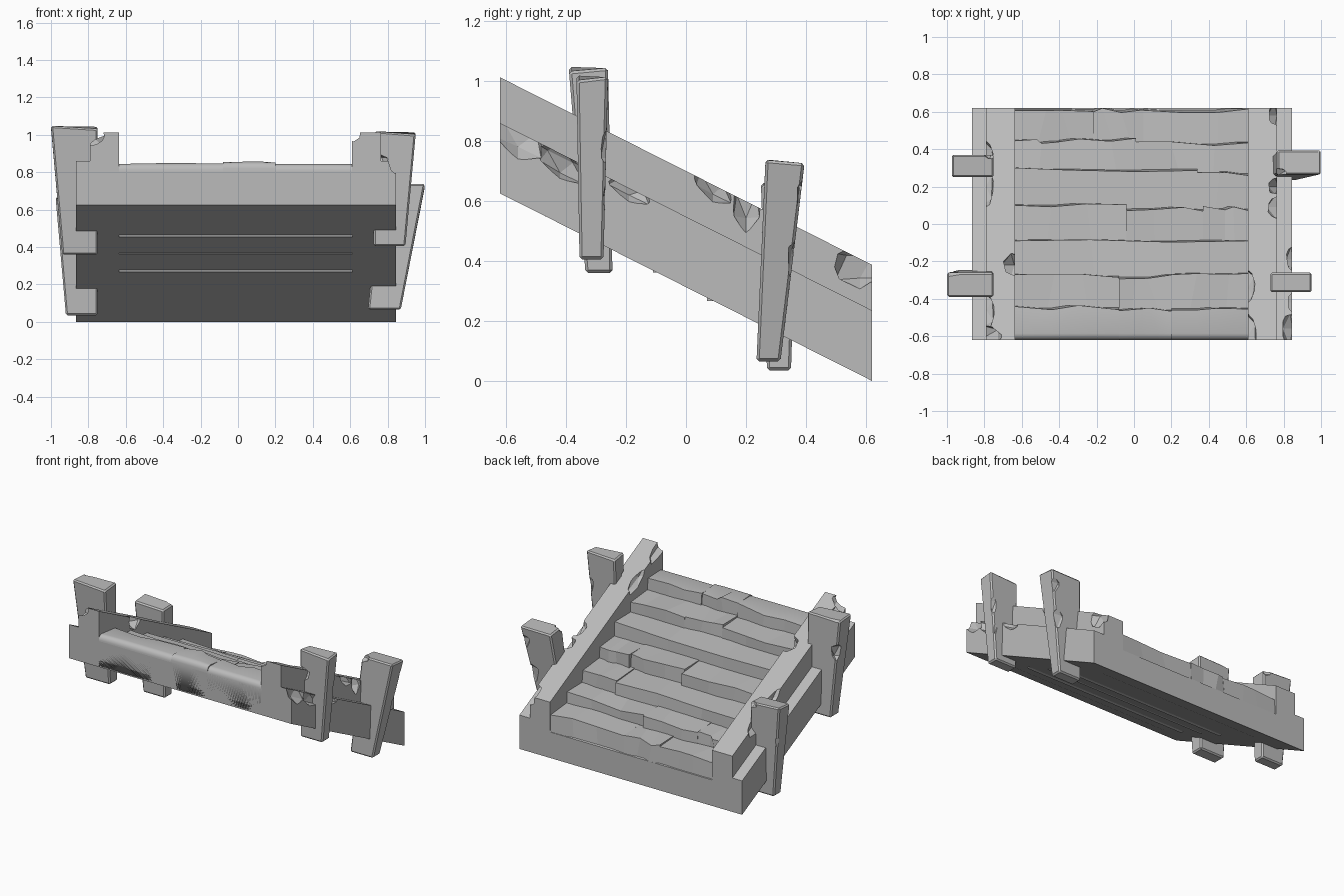
import bpy, bmesh, random
from mathutils import Vector

random.seed(4)
cube = bpy.data.objects.get("Cube")
if cube:
    bpy.data.objects.remove(cube, do_unlink=True)

# One stone-grey material
stone = bpy.data.materials.new("stone grey")
stone.use_nodes = True
GREY = (0.5, 0.5, 0.5, 1)
stone.diffuse_color = GREY
stone.node_tree.nodes["Principled BSDF"].inputs["Base Color"].default_value = GREY

SLOPE, HALF = 0.504, 0.62


def line(y):
    """Height of the sloping underside at a given depth."""
    return 0.3125 - SLOPE * y


def finish(name, bm):
    bmesh.ops.recalc_face_normals(bm, faces=bm.faces)
    mesh = bpy.data.meshes.new(name)
    bm.to_mesh(mesh)
    bm.free()
    mesh.materials.append(stone)
    ob = bpy.data.objects.new(name, mesh)
    bpy.context.scene.collection.objects.link(ob)
    return ob


def box(fn):
    """Unit cube whose corners are placed by fn(sx, sy, sz), each 0 or 1."""
    bm = bmesh.new()
    bmesh.ops.create_cube(bm, size=1)
    for v in bm.verts:
        v.co = Vector(fn(*(int(c > 0) for c in v.co)))
    return bm


def slab(name, x0, x1, low, high):
    """Sloping beam running from front to back."""
    def corner(sx, sy, sz):
        y = HALF * (2 * sy - 1)
        return (x1 if sx else x0, y, line(y) + (high if sz else low))
    return finish(name, box(corner))


def chip(ob, spots):
    """Knock faceted chips out of an object: (centre, radii) pairs."""
    for centre, radii in spots:
        bm = bmesh.new()
        bmesh.ops.create_icosphere(bm, subdivisions=1, radius=1)
        for v in bm.verts:
            s = random.uniform(0.8, 1.15)
            v.co = Vector([c + a * r * s for c, a, r in zip(centre, v.co, radii)])
            v.co.z -= SLOPE * (v.co.y - centre[1]) * (radii[1] > radii[2])
        cutter = finish("chip_cutter", bm)
        cutter.hide_render = True
        mod = ob.modifiers.new("chip", 'BOOLEAN')
        mod.operation, mod.solver, mod.object = 'DIFFERENCE', 'EXACT', cutter
        deps = bpy.context.evaluated_depsgraph_get()
        mesh = bpy.data.meshes.new_from_object(ob.evaluated_get(deps))
        ob.modifiers.clear()
        ob.data = mesh
        bpy.data.objects.remove(cutter, do_unlink=True)


def edge(x, y, h, rx, ry, rz):
    return ((x, y, line(y) + h), (rx, ry, rz))


# Sloping base: recessed core with a ledge on each side
slab("base_core", -0.64, 0.62, 0, 0.18)
right_ledge = slab("right_ledge", -0.865, -0.635, 0, 0.235)
left_ledge = slab("left_ledge", 0.61, 0.845, 0, 0.235)
chip(left_ledge, [edge(0.85, -0.56, 0.22, 0.07, 0.11, 0.09),
                  edge(0.85, -0.42, 0.2, 0.05, 0.09, 0.06),
                  edge(0.85, -0.19, 0.23, 0.04, 0.08, 0.04)])

# Side rails on the ledges
right_rail = slab("right_rail", -0.79, -0.635, 0.2, 0.387)
left_rail = slab("left_rail", 0.61, 0.765, 0.2, 0.387)
chip(right_rail, [edge(-0.79, -0.6, 0.37, 0.09, 0.07, 0.06),
                  edge(-0.79, -0.46, 0.38, 0.05, 0.11, 0.06),
                  edge(-0.79, 0.36, 0.38, 0.05, 0.09, 0.07),
                  edge(-0.79, 0.2, 0.38, 0.04, 0.13, 0.06),
                  edge(-0.64, -0.22, 0.38, 0.07, 0.08, 0.08)])
chip(left_rail, [edge(0.765, 0.58, 0.36, 0.06, 0.09, 0.09),
                 edge(0.77, 0.2, 0.37, 0.06, 0.06, 0.09),
                 edge(0.77, 0.09, 0.38, 0.07, 0.08, 0.06),
                 edge(0.61, -0.6, 0.387, 0.05, 0.13, 0.06),
                 edge(0.61, -0.34, 0.38, 0.04, 0.1, 0.05)])


def plank(name, x0, x1, y0, y1, z, front):
    """Uneven level tread with a worn nosing on its low side."""
    drop, reach = random.uniform(0, 0.014), random.uniform(-0.012, 0.014)
    low = line(y1) + 0.1
    end = min(y1 + reach, HALF)
    bm = box(lambda sx, sy, sz: (x1 if sx else x0, end if sy else y0,
                                 z - drop if sz else low))
    along = [e for e in bm.edges if abs(e.verts[0].co.x - e.verts[1].co.x) > 0.01]
    bmesh.ops.subdivide_edges(bm, edges=along, cuts=2, use_grid_fill=True)
    for v in bm.verts:
        if v.co.z > low + 0.01:
            if v.co.y > y0 + 0.01:
                v.co.y -= random.uniform(0, 0.025)
                v.co.z -= random.uniform(0, 0.022)
            if x0 + 0.01 < v.co.x < x1 - 0.01:
                v.co.x += random.uniform(-0.04, 0.04)
    if front:
        nose = [e for e in bm.edges if all(v.co.y < y0 + 0.01 and v.co.z > low + 0.01
                                           for v in e.verts)]
        bmesh.ops.bevel(bm, geom=nose, offset=0.035, segments=3, profile=0.5,
                        affect='EDGES')
    ob = finish(name, bm)
    if front:
        for p in ob.data.polygons:
            p.use_smooth = abs(p.normal.x) < 0.5 and p.normal.y < 0.3


# Stepped deck, front row first: seams between planks in each row
edges = [-0.62, -0.44, -0.27, -0.08, 0.1, 0.29, 0.45, 0.62]
seams = [(-0.08, 0.2), (-0.08, 0.2), (), (-0.04, 0.37), (0.34,),
         (-0.4, 0.01), (-0.22, 0.05)]
for row, cuts in enumerate(seams):
    xs = [-0.637, *cuts, 0.613]
    y0, y1 = edges[row], edges[row + 1]
    for i, (a, b) in enumerate(zip(xs, xs[1:])):
        plank(f"deck_plank_{row + 1}_{i + 1}", a, b, y0 - (0.03 if row else 0), y1,
              line(y0) + 0.232, row == 0)


def post(name, bottom, top, spots):
    """Tapered leaning post; bottom and top are (x0, x1, y0, y1, z)."""
    def corner(sx, sy, sz):
        r = top if sz else bottom
        return (r[sx], r[2 + sy], r[4] - (random.uniform(0, 0.02) if sz else 0))
    bm = box(corner)
    bmesh.ops.bevel(bm, geom=bm.edges[:], offset=0.009, segments=1, affect='EDGES')
    ob = finish(name, bm)
    chip(ob, spots)


post("front_right_post", (-0.94, -0.75, -0.335, -0.245, 0.36),
     (-1.0, -0.75, -0.39, -0.26, 1.05),
     [((-0.99, -0.25, 0.82), (0.06, 0.05, 0.07)), ((-0.75, -0.39, 0.82), (0.04, 0.05, 0.07)),
      ((-0.97, -0.25, 1.06), (0.08, 0.04, 0.04))])
post("back_right_post", (-0.92, -0.75, 0.27, 0.35, 0.035),
     (-0.975, -0.75, 0.25, 0.37, 0.67),
     [((-0.97, 0.37, 0.42), (0.04, 0.04, 0.07)), ((-0.76, 0.38, 0.66), (0.05, 0.04, 0.05))])
post("front_left_post", (0.725, 0.895, -0.355, -0.275, 0.405),
     (0.73, 0.95, -0.365, -0.26, 1.02),
     [((0.93, -0.25, 0.78), (0.04, 0.04, 0.08)), ((0.75, -0.36, 0.85), (0.06, 0.04, 0.06)),
      ((0.91, -0.25, 0.62), (0.03, 0.03, 0.06))])
post("back_left_post", (0.695, 0.87, 0.235, 0.315, 0.065),
     (0.765, 1.0, 0.265, 0.395, 0.74),
     [((0.99, 0.4, 0.6), (0.07, 0.04, 0.1)), ((0.93, 0.37, 0.4), (0.06, 0.03, 0.09)),
      ((0.77, 0.26, 0.74), (0.06, 0.05, 0.05)), ((1.0, 0.4, 0.74), (0.06, 0.05, 0.03))])
